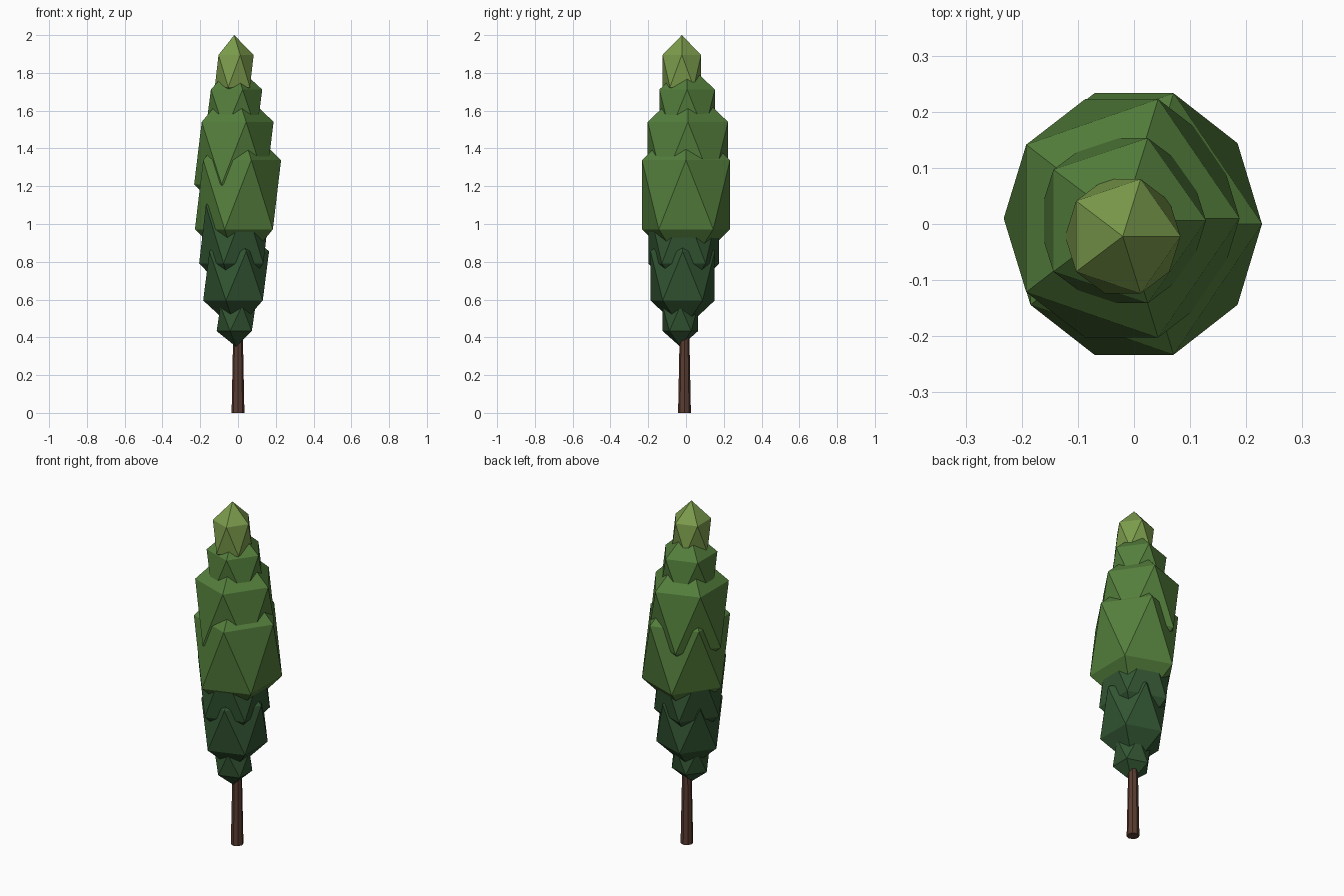
import bpy

cube = bpy.data.objects.get("Cube")
if cube:
    bpy.data.objects.remove(cube, do_unlink=True)


def make_material(name, rgb):
    mat = bpy.data.materials.new(name)
    mat.use_nodes = True
    colour = (*rgb, 1.0)
    mat.diffuse_color = colour
    mat.node_tree.nodes["Principled BSDF"].inputs["Base Color"].default_value = colour
    return mat


lime = make_material("lime_leaf", (0.20, 0.33, 0.072))
green = make_material("green_leaf", (0.088, 0.21, 0.045))
dark = make_material("dark_leaf", (0.032, 0.09, 0.032))
bark = make_material("brown_bark", (0.105, 0.047, 0.031))


def finish(name, mat):
    obj = bpy.context.object
    obj.name = name
    obj.data.materials.append(mat)
    bpy.ops.object.transform_apply(location=False, rotation=False, scale=True)
    bpy.ops.object.shade_flat()


def foliage(name, centre, size, mat):
    """Stretched icosahedron; size is the radius along each axis."""
    bpy.ops.mesh.primitive_ico_sphere_add(subdivisions=1, radius=1, location=centre)
    bpy.context.object.scale = size
    finish(name, mat)


# Tapered trunk running up into the lowest foliage
bpy.ops.mesh.primitive_cone_add(vertices=8, radius1=0.034, radius2=0.022,
                                depth=0.6, location=(0, -0.008, 0.3))
finish("trunk", bark)

# Overlapping foliage clumps, bottom to top
foliage("foliage_base", (-0.01, -0.03, 0.50), (0.115, 0.11, 0.15), dark)
foliage("foliage_low", (-0.01, -0.018, 0.725), (0.195, 0.20, 0.29), dark)
foliage("foliage_lower_middle", (-0.018, -0.012, 0.945), (0.21, 0.22, 0.345), dark)
foliage("foliage_middle", (0.0, 0.0, 1.155), (0.255, 0.274, 0.41), green)
foliage("foliage_upper_middle", (-0.022, 0.01, 1.375), (0.235, 0.25, 0.37), green)
foliage("foliage_high", (-0.022, 0.006, 1.60), (0.168, 0.173, 0.25), green)
foliage("foliage_tip", (-0.02, -0.022, 1.81), (0.115, 0.12, 0.19), lime)
